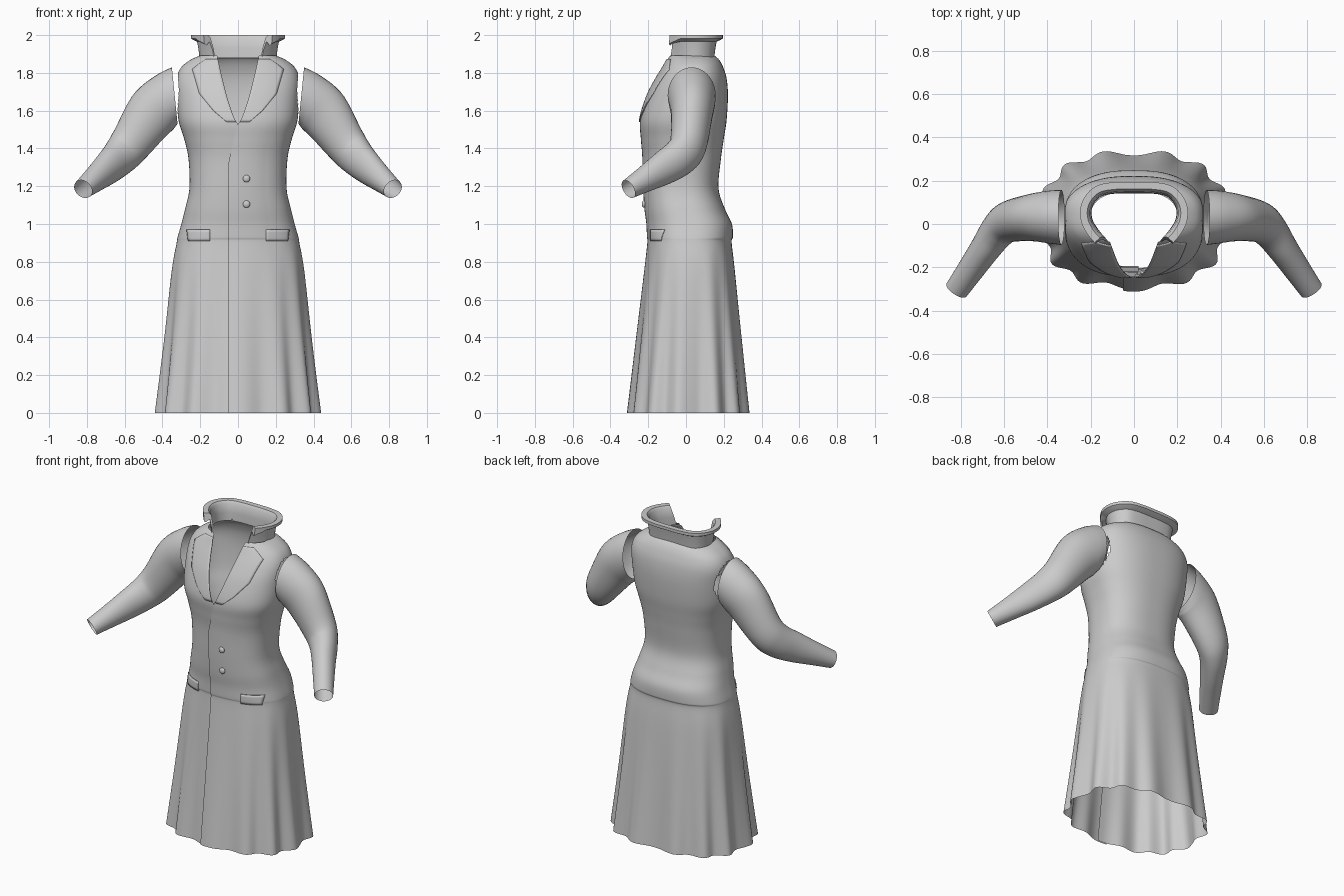
import bpy, bmesh, math
from mathutils import Vector

if "Cube" in bpy.data.objects:
    bpy.data.objects.remove(bpy.data.objects["Cube"])

cloth = bpy.data.materials.new("grey_cloth")
cloth.diffuse_color = (0.6, 0.6, 0.6, 1)
cloth.use_nodes = True
cloth.node_tree.nodes["Principled BSDF"].inputs["Base Color"].default_value = cloth.diffuse_color


def smooth(rows, steps):
    """Catmull-Rom interpolation through rows of numbers."""
    out = []
    for i in range(len(rows) - 1):
        p0, p1, p2 = rows[max(i - 1, 0)], rows[i], rows[i + 1]
        p3 = rows[min(i + 2, len(rows) - 1)]
        for k in range(steps):
            t = k / steps
            out.append([0.5 * (2 * b + (c - a) * t + (2 * a - 5 * b + 4 * c - d) * t * t
                               + (3 * b - a - 3 * c + d) * t ** 3)
                        for a, b, c, d in zip(p0, p1, p2, p3)])
    return out + [list(rows[-1])]


def grid(name, rows, wrap=False, mirror=False, thick=0, keep=None, solid=False, angle=40):
    """Skin a list of equally long point rows."""
    n = len(rows[0])
    verts = [tuple(p) for r in rows for p in r]
    m = len(rows)
    faces = []
    for i in range(m if solid else m - 1):
        for j in range(n if wrap else n - 1):
            k, i2 = (j + 1) % n, (i + 1) % m
            faces.append((i * n + j, i * n + k, i2 * n + k, i2 * n + j))
    if solid:  # cap both ends of a closed profile
        faces += [[i * n for i in range(m)], [i * n + n - 1 for i in range(m)]]
    me = bpy.data.meshes.new(name)
    me.from_pydata(verts, [], faces)
    bm = bmesh.new()
    bm.from_mesh(me)
    if keep:
        bad = [f for f in bm.faces if not keep(f.calc_center_median())]
        bmesh.ops.delete(bm, geom=bad, context='FACES')
    if solid:
        bmesh.ops.recalc_face_normals(bm, faces=bm.faces)
    bm.to_mesh(me)
    bm.free()
    me.materials.append(cloth)
    ob = bpy.data.objects.new(name, me)
    bpy.context.collection.objects.link(ob)
    finish(ob, angle)
    if thick:
        mod = ob.modifiers.new("thickness", 'SOLIDIFY')
        mod.thickness, mod.offset = thick, -1
    if mirror:
        ob.modifiers.new("mirror", 'MIRROR')
    return ob


def finish(ob, angle=40):
    bpy.ops.object.select_all(action='DESELECT')
    ob.select_set(True)
    bpy.context.view_layer.objects.active = ob
    bpy.ops.object.shade_smooth_by_angle(angle=math.radians(angle))


# Body profile: height, half width, front y, back y
profile = smooth([
    (0, .425, -.29, .33), (.38, .385, -.25, .295), (.75, .35, -.21, .26),
    (.90, .325, -.195, .242), (.93, .32, -.197, .248), (1.0, .30, -.20, .243),
    (1.08, .28, -.21, .206), (1.19, .257, -.217, .172), (1.345, .262, -.222, .185),
    (1.45, .285, -.235, .20), (1.55, .315, -.243, .215), (1.68, .325, -.205, .222),
    (1.77, .325, -.16, .215), (1.83, .30, -.125, .197), (1.87, .25, -.105, .175),
    (1.892, .20, -.095, .15)], 6)
N = 2.5


def spow(v, e):
    return math.copysign(abs(v) ** e, v)


def surf(x, z):
    """Front y of the body at x, z."""
    for a, b in zip(profile, profile[1:]):
        if a[0] <= z <= b[0]:
            t = (z - a[0]) / (b[0] - a[0])
            hx, yf, yb = [p + (q - p) * t for p, q in zip(a[1:], b[1:])]
            break
    u = min(abs(x) / hx, 1)
    return (yf + yb) / 2 - (yb - yf) / 2 * (1 - u ** N) ** (1 / N)


def v_edge(z):
    return .11 * (max(z - 1.53, 0) / .36) ** .7


# Coat body: open V at the top, overlapping front below, pleated skirt
rows, COLS = [], 168
for z, hx, yf, yb in profile:
    lap = min(max((1.53 - z) / .2, 0), 1)
    xa = v_edge(z) - .05 * lap
    xb = -v_edge(z) + .02 * lap
    a = math.asin(spow(xa / hx, N / 2))
    b = 2 * math.pi + math.asin(spow(xb / hx, N / 2))
    fold = .042 * max(1 - z / .9, 0)
    row = []
    for j in range(COLS + 1):
        p = a + (b - a) * j / COLS
        s = 1 + fold * math.cos(13 * p)
        over = .01 * lap * max(0, 1 - max(p, 0) / .5)
        x = hx * spow(math.sin(p), 2 / N) * s
        y = (yf + yb) / 2 - (yb - yf) / 2 * spow(math.cos(p), 2 / N) * s - over
        row.append((x, y, z))
    rows.append(row)


def not_armhole(c):
    return abs(c.x) < .29 or ((c.y - .03) / .1) ** 2 + ((c.z - 1.68) / .12) ** 2 > 1


grid("coat_body", rows, keep=not_armhole)

# Sleeves: centre, tangent, vertical radius, sideways radius
sleeve = smooth([
    (.335, .03, 1.68, 1, 0, -.10, .15, .127),
    (.39, .032, 1.645, .92, 0, -.36, .146, .122),
    (.466, .03, 1.575, .7, -.03, -.7, .138, .11),
    (.578, .01, 1.418, .68, -.25, -.62, .113, .095),
    (.632, -.035, 1.352, .58, -.55, -.55, .102, .082),
    (.69, -.118, 1.297, .5, -.75, -.42, .09, .07),
    (.755, -.212, 1.24, .5, -.75, -.42, .07, .062),
    (.82, -.305, 1.185, .5, -.75, -.42, .052, .055)], 5)
rings = []
for cx, cy, cz, tx, ty, tz, ra, rb in sleeve:
    c, t = Vector((cx, cy, cz)), Vector((tx, ty, tz)).normalized()
    n = (Vector((0, 0, 1)) - t * t.z).normalized()
    s = t.cross(n)
    rings.append([c + n * ra * math.cos(q) + s * rb * math.sin(q)
                  for q in [2 * math.pi * k / 36 for k in range(36)]])
grid("sleeves", rings, wrap=True, mirror=True)

# Collar: standing band with a turned-out rim, open at the front
half = smooth([(.0, .15), (.09, .148), (.16, .132), (.2, .08), (.2, .02),
               (.17, -.03), (.125, -.08)], 4)
path = [Vector((-x, y)) for x, y in reversed(half)] + [Vector(p) for p in half[1:]]
band = [(0, 1.88), (.004, 1.92), (.012, 1.965), (.034, 1.975), (.045, 1.982),
        (.045, 2.0), (.012, 2.0), (.0, 1.985), (-.006, 1.93), (-.008, 1.88)]
rows = []
for off, z in band:
    row = []
    for i, p in enumerate(path):
        d = (path[min(i + 1, len(path) - 1)] - path[max(i - 1, 0)]).normalized()
        q = p + Vector((-d.y, d.x)) * off
        end = max(0, abs(i / (len(path) - 1) - .5) * 2 - .75) * 4
        drop = .03 * end if .03 < off and z < 1.99 else 0
        slant = (z - 1.89) * .22 * end
        row.append((q.x + math.copysign(slant, q.x), q.y + slant, z - drop))
    rows.append(row)
grid("collar", rows, solid=True, angle=35)


def patch(name, edges, lift, cols=10):
    """Thin cloth layer on the front; edges are (z, inner x, outer x)."""
    rows = []
    for z, x0, x1 in edges:
        xs = [x0 + (x1 - x0) * k / cols for k in range(cols + 1)]
        rows.append([(x, surf(x, z) - lift, z) for x in xs])
    return grid(name, rows, mirror=True, thick=.006)


# Lapels follow the V edge with a pointed outer corner
outer = [(1.54, .06), (1.6, .13), (1.69, .205), (1.76, .225), (1.82, .243),
         (1.85, .205), (1.88, .16)]
edges = []
for (z0, x0), (z1, x1) in zip(outer, outer[1:]):
    for k in range(4):
        z = z0 + (z1 - z0) * k / 4
        edges.append((z, v_edge(z), x0 + (x1 - x0) * k / 4))
patch("lapels", edges, .006)

# Pocket flaps on the hips
patch("pocket_flaps", [(.91 + .015 * k, .15, .265 + .002 * k) for k in range(5)], .008)

# Front buttons
for z in (1.24, 1.105):
    bpy.ops.mesh.primitive_uv_sphere_add(segments=20, ring_count=10, radius=1,
                                         location=(.045, surf(.045, z) - .012, z))
    ob = bpy.context.object
    ob.name = "button"
    ob.scale = (.019, .011, .019)
    ob.data.materials.append(cloth)
    finish(ob)
